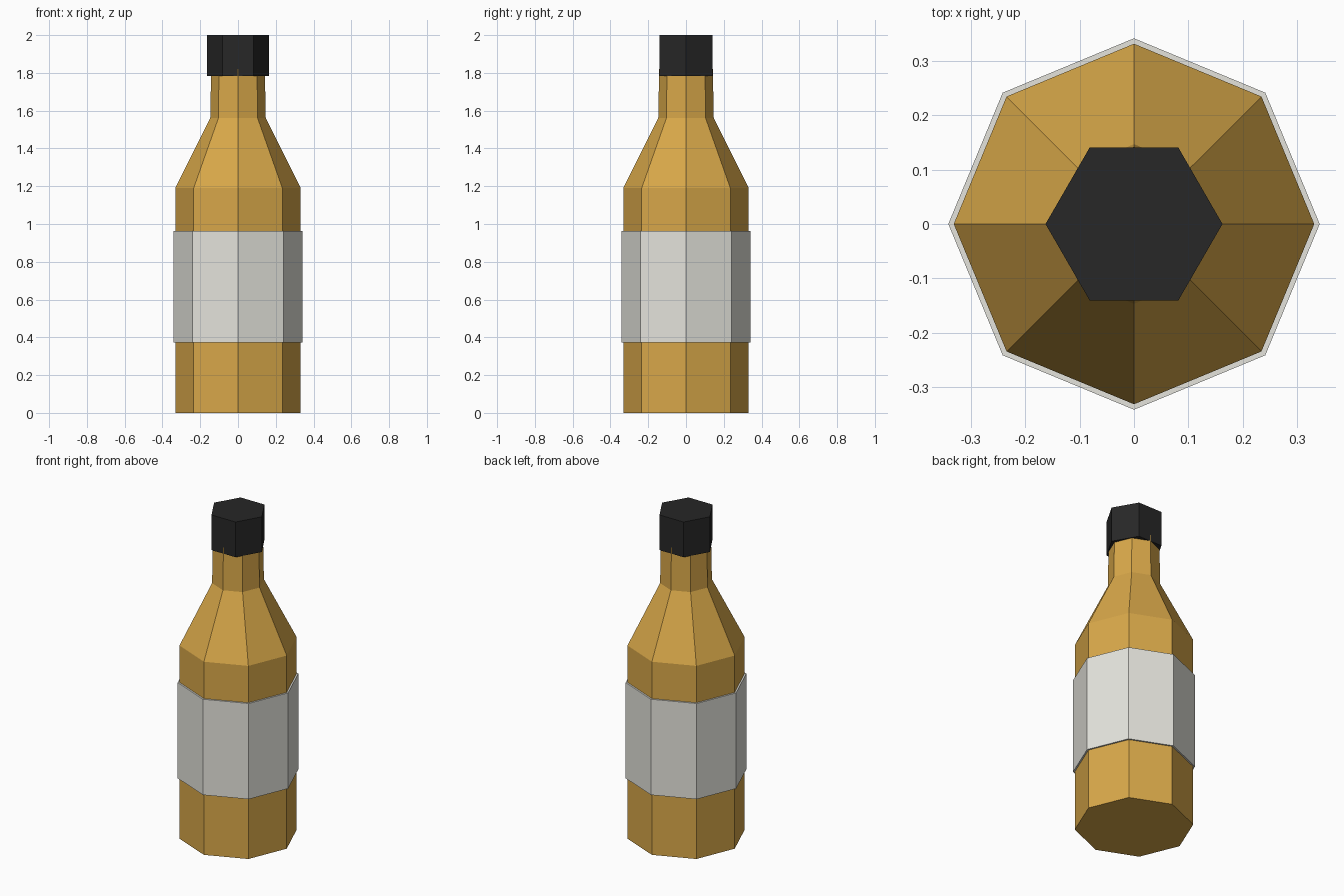
import bpy, bmesh, math

if "Cube" in bpy.data.objects:
    bpy.data.objects.remove(bpy.data.objects["Cube"])


def material(name, rgb):
    m = bpy.data.materials.new(name)
    m.diffuse_color = (*rgb, 1)
    m.use_nodes = True
    m.node_tree.nodes["Principled BSDF"].inputs["Base Color"].default_value = m.diffuse_color
    return m


def lathe(name, profile, sides, mat):
    """Faceted solid of revolution from (radius, z) pairs, first corner on +x."""
    bm = bmesh.new()
    rings = []
    for r, z in profile:
        rings.append([bm.verts.new((r * math.cos(a), r * math.sin(a), z))
                      for a in (2 * math.pi * i / sides for i in range(sides))])
    for low, high in zip(rings, rings[1:]):
        for i in range(sides):
            j = (i + 1) % sides
            bm.faces.new((low[i], low[j], high[j], high[i]))
    bm.faces.new(rings[0][::-1])
    bm.faces.new(rings[-1])
    mesh = bpy.data.meshes.new(name)
    bm.to_mesh(mesh)
    bm.free()
    mesh.materials.append(mat)
    obj = bpy.data.objects.new(name, mesh)
    bpy.context.collection.objects.link(obj)
    return obj


amber = material("amber_glass", (0.69, 0.39, 0.067))
paper = material("label_paper", (0.78, 0.775, 0.72))
black = material("black_cap", (0.02, 0.02, 0.02))

# Bottle: straight body, sloped shoulder, slightly tapered neck
lathe("bottle", [(0.332, 0), (0.332, 1.19), (0.147, 1.56), (0.142, 1.82)], 8, amber)
# Label wrapped round the body
lathe("label", [(0.342, 0.373), (0.342, 0.963)], 8, paper)
# Hexagonal cap
lathe("cap", [(0.163, 1.783), (0.163, 2.0)], 6, black)
